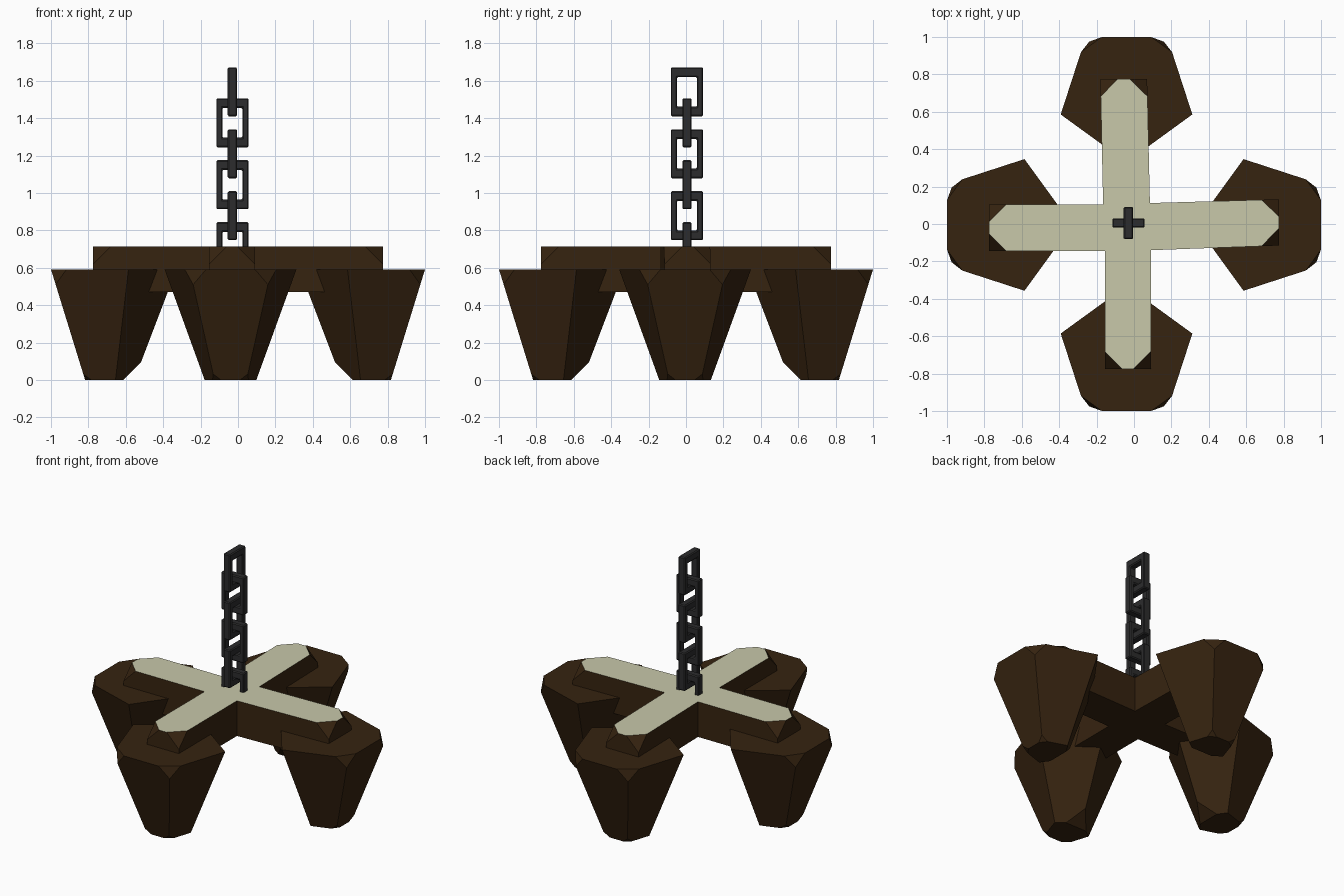
import bpy, bmesh, math
from mathutils import Vector

if "Cube" in bpy.data.objects:
    bpy.data.objects.remove(bpy.data.objects["Cube"])


def material(name, rgb):
    m = bpy.data.materials.new(name)
    m.diffuse_color = (*rgb, 1)
    m.use_nodes = True
    m.node_tree.nodes["Principled BSDF"].inputs["Base Color"].default_value = m.diffuse_color
    return m


BARK = material("dark_bark", (0.037, 0.017, 0.005))
WOOD = material("cut_wood", (0.58, 0.58, 0.40))
IRON = material("dark_iron", (0.025, 0.025, 0.026))


def finish(bm, name, *mats):
    bmesh.ops.recalc_face_normals(bm, faces=bm.faces[:])
    me = bpy.data.meshes.new(name)
    bm.to_mesh(me)
    bm.free()
    for m in mats:
        me.materials.append(m)
    ob = bpy.data.objects.new(name, me)
    bpy.context.collection.objects.link(ob)
    return ob


def prism(bm, low, high):
    """Closed solid between two matching point loops."""
    a = [bm.verts.new(p) for p in low]
    b = [bm.verts.new(p) for p in high]
    n = len(a)
    bm.faces.new(a[::-1])
    bm.faces.new(b)
    for i in range(n):
        j = (i + 1) % n
        bm.faces.new((a[i], a[j], b[j], b[i]))
    bmesh.ops.recalc_face_normals(bm, faces=bm.faces[:])
    return a, b


def chip(bm, verts, size):
    """Cut corners off a solid."""
    bmesh.ops.bevel(bm, geom=verts, offset=size, offset_type='OFFSET',
                    segments=1, profile=0.5, affect='VERTICES')


# Tapered five-sided feet, one point facing the hub, with chipped corners
def foot(name, cx, cy, ang):
    def ring(r, z):
        return [(cx + r * math.cos(ang + math.pi + k * math.tau / 5),
                 cy + r * math.sin(ang + math.pi + k * math.tau / 5), z)
                for k in range(5)]
    bm = bmesh.new()
    low, high = prism(bm, ring(0.145, 0), ring(0.37, 0.59))
    chip(bm, [high[2], high[3]], 0.085)
    chip(bm, [low[0]], 0.10)
    chip(bm, [low[2], low[3]], 0.035)
    finish(bm, name, BARK)


foot("right_foot", 0.70, -0.005, 0)
foot("back_foot", -0.04, 0.70, math.pi / 2)
foot("left_foot", -0.70, -0.005, math.pi)
foot("front_foot", -0.04, -0.70, -math.pi / 2)

# Slightly crooked cross beam: bark sides, pale top, chipped arm ends
outline = [(0.09, -0.14), (0.775, -0.115), (0.775, 0.132), (0.085, 0.112),
           (0.07, 0.775), (-0.18, 0.775), (-0.165, 0.105), (-0.775, 0.105),
           (-0.775, -0.145), (-0.155, -0.145), (-0.155, -0.775), (0.09, -0.775)]
bm = bmesh.new()
low, high = prism(bm, [(x, y, 0.47) for x, y in outline],
                  [(x, y, 0.713) for x, y in outline])
chip(bm, [v for i, v in enumerate(high) if i % 3], 0.093)
bm.normal_update()
for f in bm.faces:
    f.material_index = int(f.normal.z > 0.95)
finish(bm, "cross_beam", BARK, WOOD)


# Chain of rectangular links, every other one turned a quarter
def link(name, z, across_x):
    bm = bmesh.new()
    corners = [(-1, -1), (1, -1), (1, 1), (-1, 1)]

    def loop(w, h, d):
        pts = []
        for sx, sz in corners:
            p = (sx * w, d, z + sz * h) if across_x else (d, sx * w, z + sz * h)
            pts.append(bm.verts.new(Vector(p) + Vector((-0.03, 0.005, 0))))
        return pts
    loops = [loop(0.086, 0.131, -0.025), loop(0.086, 0.131, 0.025),
             loop(0.054, 0.079, 0.025), loop(0.054, 0.079, -0.025)]
    for k in range(4):
        p, q = loops[k], loops[(k + 1) % 4]
        for i in range(4):
            j = (i + 1) % 4
            bm.faces.new((p[i], p[j], q[j], q[i]))
    ob = finish(bm, name, IRON)
    bev = ob.modifiers.new("worn_edges", 'BEVEL')
    bev.width = 0.006
    bev.segments = 1


for i in range(6):
    link(f"chain_link_{i + 1}", 1.541 - 0.1655 * i, i % 2 == 1)
